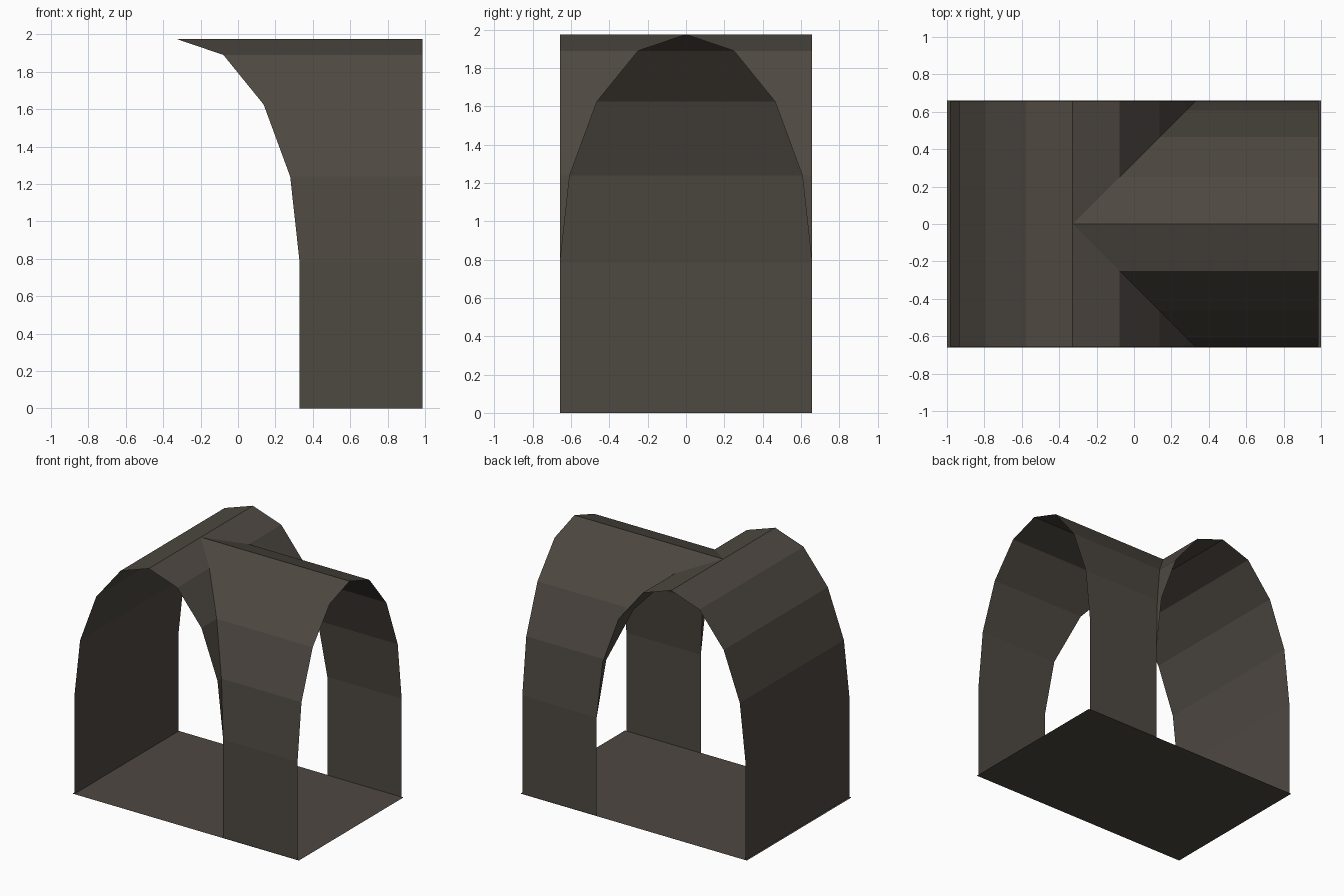
import bpy, bmesh
from mathutils import Vector

if "Cube" in bpy.data.objects:
    bpy.data.objects.remove(bpy.data.objects["Cube"])

CX = -0.328          # axis of the main tunnel
R = 0.657            # half width of both tunnels
END = 0.986          # open end of the branch tunnel
# (half width, height) from the floor up to the ridge
PROFILE = [(R, 0.0), (R, 0.785), (0.607, 1.24), (0.465, 1.625), (0.25, 1.89), (0.0, 1.975)]

stone = bpy.data.materials.new("dark stone")
stone.diffuse_color = (0.076, 0.065, 0.053, 1)
stone.use_nodes = True
stone.node_tree.nodes["Principled BSDF"].inputs["Base Color"].default_value = stone.diffuse_color


def make_object(name, quads, inside):
    """Join quads into one flat-shaded sheet whose faces point away from inside."""
    bm = bmesh.new()
    for quad in quads:
        bm.faces.new([bm.verts.new(p) for p in quad])
    bmesh.ops.remove_doubles(bm, verts=bm.verts, dist=0.0005)
    for f in bm.faces:
        f.normal_update()
        if f.normal.dot(f.calc_center_median() - Vector(inside)) < 0:
            f.normal_flip()
    mesh = bpy.data.meshes.new(name)
    bm.to_mesh(mesh)
    bm.free()
    mesh.materials.append(stone)
    bpy.context.collection.objects.link(bpy.data.objects.new(name, mesh))


def strips(profile, start, stop):
    """Quads between two curves that follow the profile."""
    return [(start(*a), stop(*a), stop(*b), start(*b)) for a, b in zip(profile, profile[1:])]


# Main tunnel along y: full left half, right half mitred along the groins
main = strips(PROFILE, lambda p, z: (CX - p, -R, z), lambda p, z: (CX - p, R, z))
for s in (-1, 1):
    main += strips(PROFILE[1:], lambda p, z: (CX + p, s * p, z), lambda p, z: (CX + p, s * R, z))
make_object("main_tunnel", main, (CX, 0, 0.5))

# Branch tunnel along x, from the groins to the open right end
branch = []
for s in (-1, 1):
    branch += strips(PROFILE, lambda p, z: (CX + p, s * p, z), lambda p, z: (END, s * p, z))
make_object("branch_tunnel", branch, (0.5, 0, 0.5))

# Floor slab sheet
make_object("floor", [((-1, -0.66, 0), (1, -0.66, 0), (1, 0.66, 0), (-1, 0.66, 0))], (0, 0, -1))
